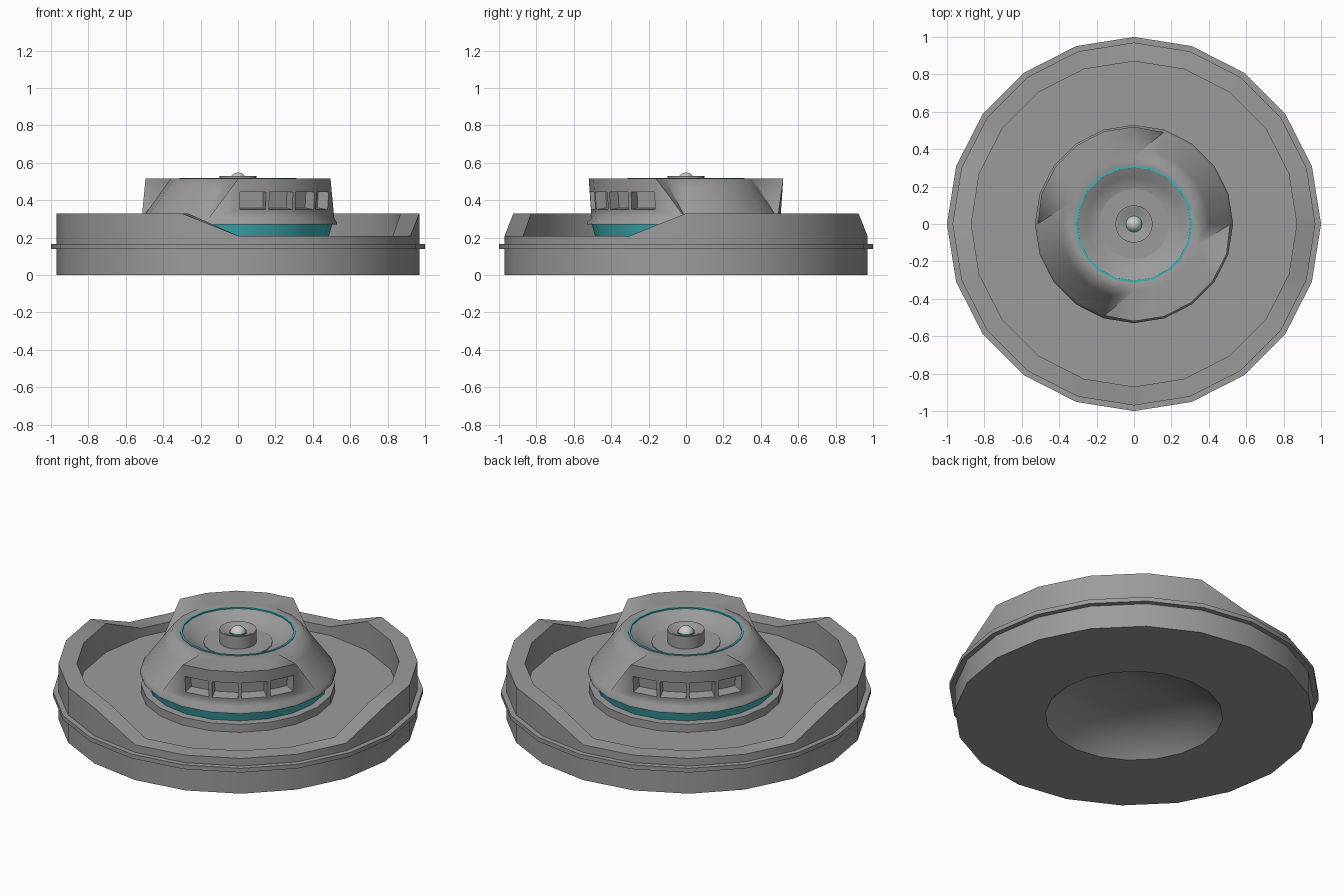
import bpy, bmesh
from math import cos, sin, pi, radians

if "Cube" in bpy.data.objects:
    bpy.data.objects.remove(bpy.data.objects["Cube"])

N = 20  # sides of the round parts


def material(name, rgb):
    m = bpy.data.materials.new(name)
    m.diffuse_color = (*rgb, 1)
    m.use_nodes = True
    m.node_tree.nodes["Principled BSDF"].inputs["Base Color"].default_value = m.diffuse_color
    return m


grey = material("dark_grey", (0.33, 0.33, 0.33))
pale = material("pale_grey", (0.7, 0.7, 0.7))
teal = material("teal", (0.05, 0.45, 0.47))


def in_window(k):
    """Two opposite sectors: low rim on the base, upright windows on the hub."""
    return k % 10 >= 5


def loft(name, profile, n=N, mat=grey, closed=False, windows=None, fan=None, angle=35):
    """Revolve (r, z) points; a point may be a function of the side index."""
    bm = bmesh.new()
    rings, faces = [], {}
    for p in profile:
        ring = []
        for k in range(n):
            r, z = p(k) if callable(p) else p
            if r == 0 and ring:
                ring.append(ring[0])
            else:
                a = 2 * pi * k / n
                ring.append(bm.verts.new((r * cos(a), r * sin(a), z)))
        rings.append(ring)
    pairs = list(zip(rings, rings[1:]))
    if closed:
        pairs.append((rings[-1], rings[0]))
    for i, (a, b) in enumerate(pairs):
        for k in range(n):
            j = (k + 1) % n
            if fan and fan[0] <= i < fan[1] and in_window(k) != in_window(j):
                # creased corner between shoulder (s) and window wall (w)
                s, w = (j, k) if in_window(k) else (k, j)
                bm.faces.new((a[s], b[s], rings[fan[1]][w]))
                bm.faces.new((rings[fan[0]][s], b[w], a[w]))
            else:
                vs = list(dict.fromkeys((a[k], a[j], b[j], b[k])))
                faces[i, k] = bm.faces.new(vs)
    bm.normal_update()
    if windows is not None:
        # recessed panes, one per side in the window sectors
        panes = [faces[windows, k] for k in range(n)
                 if in_window(k) and in_window((k + 1) % n)]
        bmesh.ops.inset_individual(bm, faces=panes, thickness=0.014)
        bmesh.ops.inset_individual(bm, faces=panes, thickness=0.008, depth=-0.06)
    bmesh.ops.remove_doubles(bm, verts=bm.verts, dist=0.0005)
    bmesh.ops.dissolve_degenerate(bm, dist=0.0005, edges=bm.edges)
    bmesh.ops.recalc_face_normals(bm, faces=bm.faces)
    me = bpy.data.meshes.new(name)
    bm.to_mesh(me)
    bm.free()
    ob = bpy.data.objects.new(name, me)
    bpy.context.collection.objects.link(ob)
    me.materials.append(mat)
    bpy.ops.object.select_all(action='DESELECT')
    ob.select_set(True)
    bpy.context.view_layer.objects.active = ob
    bpy.ops.object.shade_smooth_by_angle(angle=radians(angle))
    return ob


# Base dish with stepped rim, outer band, sunken floor and hollow underside
def rim(r):
    return lambda k: (r, 0.21 if in_window(k) else 0.33)


loft("base_dish", [(0, 0.145), (0.2, 0.13), (0.40, 0.075), (0.48, 0), (0.97, 0),
                   (0.97, 0.14), (1.0, 0.14), (1.0, 0.165), (0.97, 0.165), rim(0.97),
                   rim(0.87), (0.87, 0.158), (0.525, 0.158), (0.525, 0.205),
                   (0.46, 0.21), (0, 0.21)])

# Teal band under the hub
loft("hub_band", [(0, 0.205), (0.485, 0.205), (0.505, 0.275), (0, 0.275)], mat=teal)


# Hub: upright window walls on two sectors, sloping shoulders between them
def wall(z):
    t = (z - 0.3) / 0.215
    return lambda k: (0.505 + 0.015 * t if in_window(k) else 0.515 - 0.155 * t, z)


loft("hub", [(0, 0.27), (0.53, 0.27), (0.53, 0.282), wall(0.3), wall(0.34),
             wall(0.455), wall(0.515), (0.36, 0.515), (0.315, 0.515), (0.30, 0.51),
             (0.25, 0.475), (0.185, 0.45), (0, 0.45)], windows=4, fan=(3, 7), angle=60)

# Floor of the bowl
loft("bowl_floor", [(0, 0.445), (0.187, 0.445), (0.187, 0.456), (0, 0.456)])

# Teal ring around the bowl
loft("bowl_ring", [(0.302, 0.505), (0.302, 0.518), (0.314, 0.518), (0.314, 0.505)],
     mat=teal, closed=True)

# Centre post with cupped top, teal collar and ball
loft("centre_post", [(0, 0.45), (0.1, 0.45), (0.1, 0.53), (0.09, 0.53),
                     (0.06, 0.51), (0, 0.51)])
loft("ball_collar", [(0.035, 0.505), (0.035, 0.516), (0.047, 0.516), (0.047, 0.505)],
     mat=teal, closed=True)
ball = [(0.045 * cos(a), 0.503 + 0.045 * sin(a))
        for a in (radians(d) for d in range(-75, 90, 15))]
loft("centre_ball", [(0, 0.458)] + ball + [(0, 0.548)], n=16, mat=pale)
